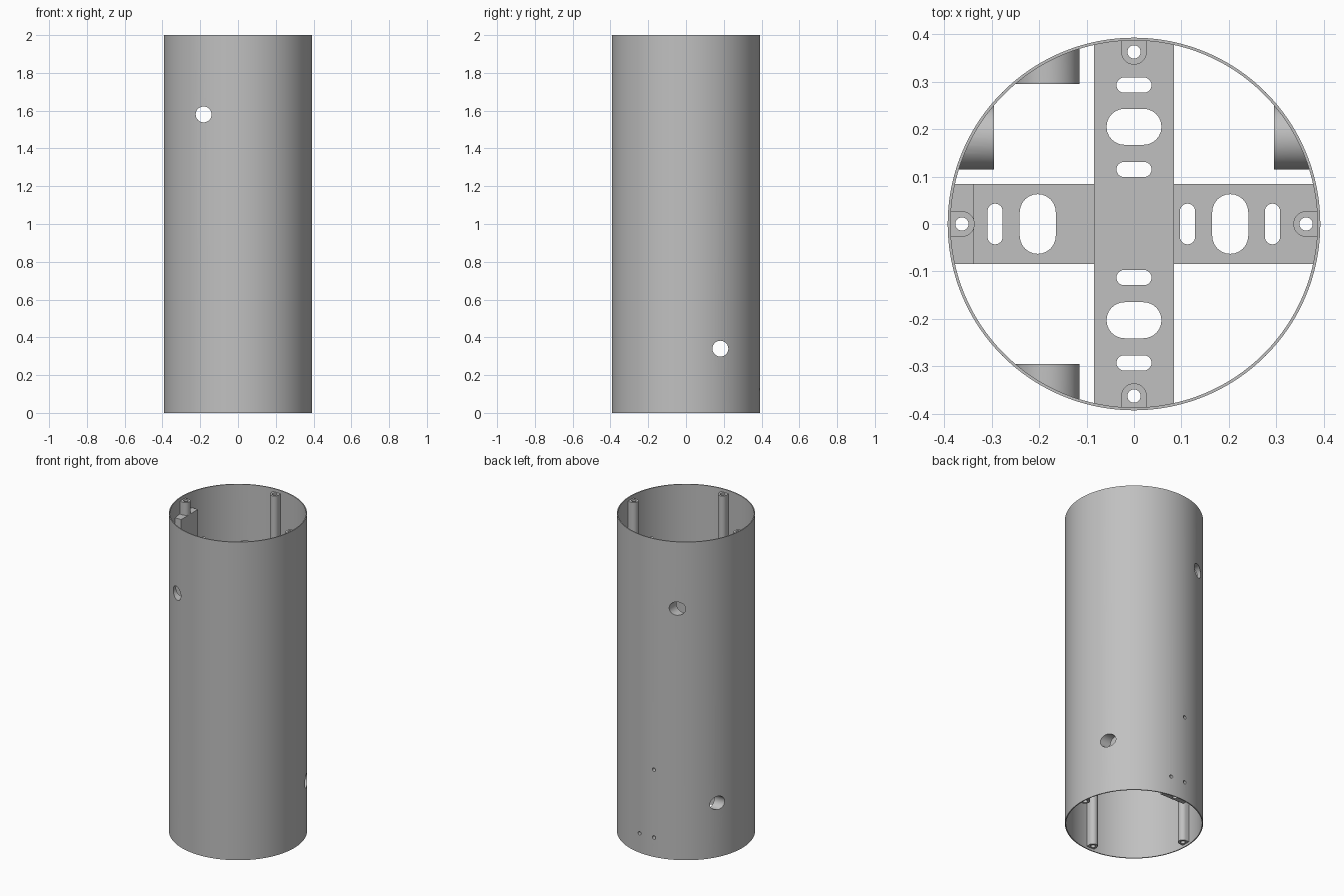
import bpy, bmesh, math
from mathutils import Matrix, Vector

if "Cube" in bpy.data.objects:
    bpy.data.objects.remove(bpy.data.objects["Cube"], do_unlink=True)

OUTER, INNER, FIT = 0.393, 0.387, 0.389
HEIGHT = 2.0
HALF = 0.084          # half width of plates and brackets
ROD_AT = 0.363        # distance of the rods from the axis
LOW, HIGH = 0.34, 1.58  # heights of the two pairs of ports
PORT = 0.182          # sideways offset of the ports

grey = bpy.data.materials.new("light_grey")
grey.use_nodes = True
COLOUR = (0.53, 0.53, 0.53, 1)
grey.diffuse_color = COLOUR
grey.node_tree.nodes["Principled BSDF"].inputs["Base Color"].default_value = COLOUR


def prism(name, outline, z0, z1, matrix=Matrix()):
    """Extrude a flat outline from z0 to z1, then place it."""
    bm = bmesh.new()
    face = bm.faces.new([bm.verts.new((x, y, z0)) for x, y in outline])
    new = bmesh.ops.extrude_face_region(bm, geom=[face])["geom"]
    bmesh.ops.translate(bm, vec=(0, 0, z1 - z0),
                        verts=[v for v in new if isinstance(v, bmesh.types.BMVert)])
    bm.transform(matrix)
    bmesh.ops.recalc_face_normals(bm, faces=bm.faces)
    mesh = bpy.data.meshes.new(name)
    bm.to_mesh(mesh)
    bm.free()
    mesh.materials.append(grey)
    ob = bpy.data.objects.new(name, mesh)
    bpy.context.collection.objects.link(ob)
    return ob


def arc(x, y, r, start, end, n):
    return [(x + r * math.cos(a), y + r * math.sin(a))
            for a in (start + (end - start) * i / n for i in range(n + 1))]


def circle(x, y, r, n=32):
    return arc(x, y, r, 0, math.tau, n)[:-1]


def box(x0, x1, y0, y1):
    return [(x0, y0), (x1, y0), (x1, y1), (x0, y1)]


def slot(cx, half_length, r):
    """Rounded slot, long in y, centred on (cx, 0)."""
    s = half_length - r
    return arc(cx, s, r, 0, math.pi, 12) + arc(cx, -s, r, math.pi, math.tau, 12)


def boolean(ob, cutters, operation="DIFFERENCE"):
    for c in cutters:
        mod = ob.modifiers.new("cut", "BOOLEAN")
        mod.operation, mod.solver, mod.object = operation, "EXACT", c
    graph = bpy.context.evaluated_depsgraph_get()
    mesh = bpy.data.meshes.new_from_object(ob.evaluated_get(graph))
    ob.modifiers.clear()
    ob.data = mesh


def turn(degrees):
    return Matrix.Rotation(math.radians(degrees), 4, "Z")


def along_x(y, z):
    """Send the extrusion axis to +x, at the given y and z."""
    return Matrix.Translation((0, y, z)) @ Matrix.Rotation(math.pi / 2, 4, "Y")


# Helpers that trim parts to the tube and drill them
fit = prism("trim_core", circle(0, 0, FIT, 128), -0.1, HEIGHT + 0.1)
helpers = [fit]
rod_holes = []
for i in range(4):
    rod_holes.append(prism("rod_drill", circle(ROD_AT, 0, 0.014, 24), -0.1, 2.1, turn(90 * i)))

# Each pair of ports: through drill along one axis
low_drill = prism("port_drill", circle(0, 0, 0.042, 40), -0.6, 0.6, along_x(PORT, LOW))
high_drill = prism("port_drill", circle(0, 0, 0.042, 40), -0.6, 0.6,
                   turn(90) @ along_x(PORT, HIGH))

# Bolt holes through the brackets, on the back (low) and on the right (high)
bracket_spots = {"lower_bracket": (90, LOW - 0.005), "upper_bracket": (180, HIGH)}
bolts = {}
for name, (angle, mid) in bracket_spots.items():
    bolts[name] = [prism("bolt_drill", circle(0, 0, 0.011, 16), 0.3, 0.5,
                         turn(angle) @ along_x(y, mid + dz))
                   for y in (-0.05, 0.05) for dz in (-0.213, 0.213)]
helpers += rod_holes + [low_drill, high_drill] + sum(bolts.values(), [])

# Outer tube
tube = prism("tube", circle(0, 0, OUTER, 128), 0, HEIGHT)
bore = prism("bore_drill", circle(0, 0, INNER, 128), -0.1, HEIGHT + 0.1)
helpers.append(bore)
boolean(tube, [bore, low_drill, high_drill] + sum(bolts.values(), []))
parts = [tube]

# Four screw rods with a rounded inner side, running along the wall
for i, side in enumerate(("left", "back", "right", "front")):
    outline = arc(ROD_AT, 0, 0.027, math.pi / 2, 1.5 * math.pi, 16) + [(0.42, -0.027), (0.42, 0.027)]
    rod = prism(side + "_rod", outline, 0.015, 1.98, turn(90 * i))
    boolean(rod, [fit], "INTERSECT")
    boolean(rod, [rod_holes[i]])
    parts.append(rod)

# Mounting brackets
for name, (angle, mid) in bracket_spots.items():
    bracket = prism(name, box(0.337, 0.45, -HALF, HALF), mid - 0.32, mid + 0.32, turn(angle))
    boolean(bracket, [fit], "INTERSECT")
    boolean(bracket, bolts[name] + rod_holes)
    parts.append(bracket)

# Round collars inside the wall around each port
for label, angle, z, drill in (("lower", 0, LOW, low_drill), ("upper", 90, HIGH, high_drill)):
    for end, (a, b) in (("near", (-0.45, -0.295)), ("far", (0.295, 0.45))):
        collar = prism(f"{label}_{end}_collar", circle(0, 0, 0.067, 48), a, b,
                       turn(angle) @ along_x(PORT, z))
        boolean(collar, [fit], "INTERSECT")
        boolean(collar, [drill])
        parts.append(collar)

# Two crossed plates with rounded slots
plates = (("cross_plate", 0, 0.95, 0.043, 0.063, (-0.293, 0.113, 0.292), (-0.203, 0.203)),
          ("long_plate", 90, 1.0, 0.037, 0.058, (-0.293, -0.113, 0.115, 0.293), (-0.203, 0.205)))
for name, angle, z, short, wide, narrow_at, wide_at in plates:
    plate = prism(name, box(-0.45, 0.45, -HALF, HALF), z, z + 0.05, turn(angle))
    cuts = [prism("slot_drill", slot(x, short, 0.016), 0.8, 1.2, turn(angle)) for x in narrow_at]
    cuts += [prism("slot_drill", slot(x, wide, 0.038), 0.8, 1.2, turn(angle)) for x in wide_at]
    boolean(plate, [fit], "INTERSECT")
    boolean(plate, cuts + rod_holes)
    helpers += cuts
    parts.append(plate)

for h in helpers:
    bpy.data.objects.remove(h, do_unlink=True)

# Smooth round walls, crisp edges
bpy.ops.object.select_all(action="DESELECT")
for ob in parts:
    ob.select_set(True)
bpy.context.view_layer.objects.active = tube
bpy.ops.object.shade_smooth_by_angle(angle=math.radians(30))
